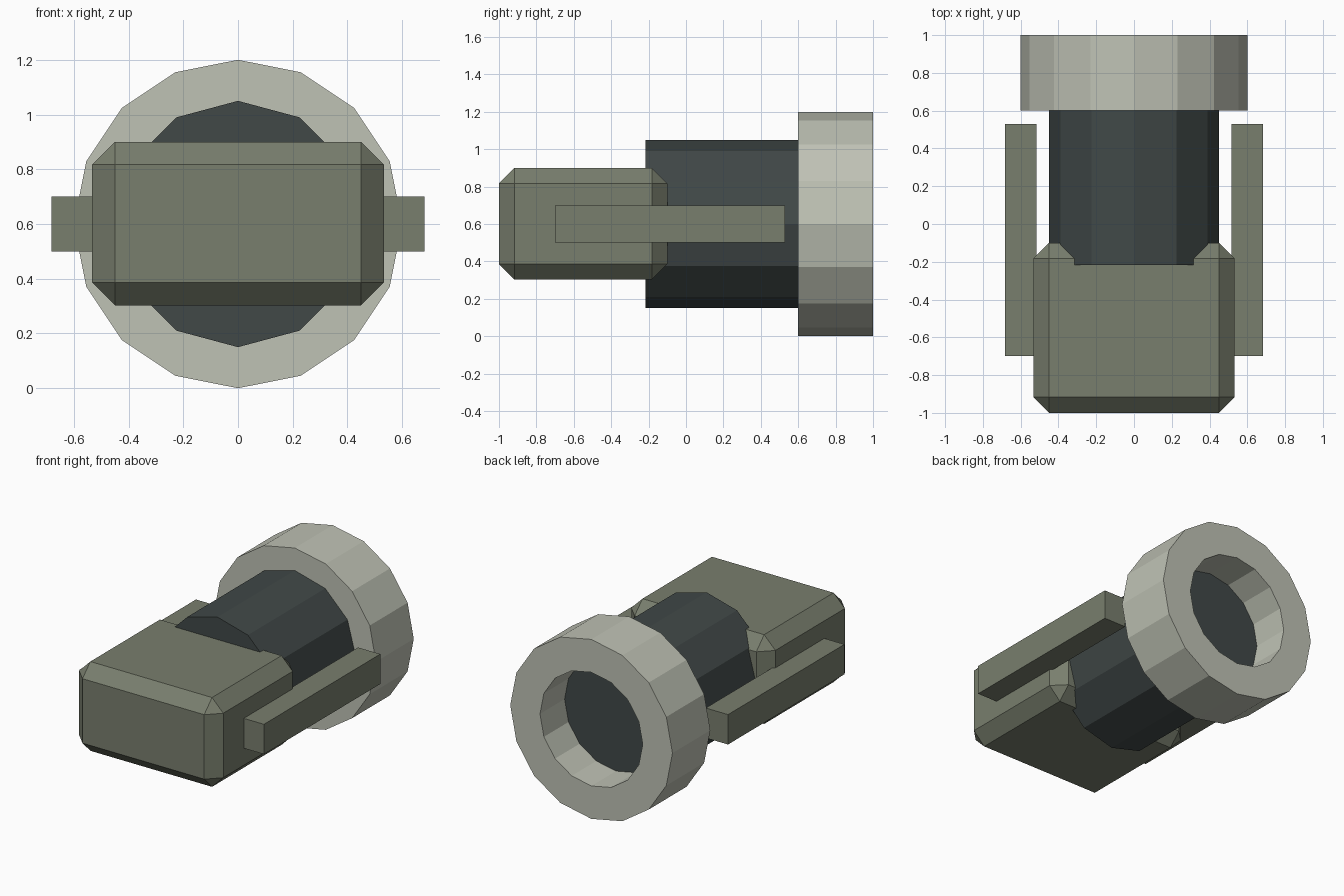
import bpy, bmesh, math
from mathutils import Matrix, Vector

if "Cube" in bpy.data.objects:
    bpy.data.objects.remove(bpy.data.objects["Cube"])


def material(name, rgb):
    m = bpy.data.materials.new(name)
    m.diffuse_color = (*rgb, 1)
    m.use_nodes = True
    m.node_tree.nodes["Principled BSDF"].inputs["Base Color"].default_value = m.diffuse_color
    return m


OLIVE = material("olive", (0.19, 0.21, 0.155))
DARK = material("dark", (0.052, 0.065, 0.064))
PALE = material("pale", (0.52, 0.54, 0.46))
AXIS_Z = 0.6


def finish(name, bm, mat):
    bmesh.ops.recalc_face_normals(bm, faces=bm.faces[:])
    mesh = bpy.data.meshes.new(name)
    bm.to_mesh(mesh)
    bm.free()
    mesh.materials.append(mat)
    ob = bpy.data.objects.new(name, mesh)
    bpy.context.collection.objects.link(ob)
    return ob


def box(name, lo, hi, mat, bevel=0):
    lo, hi = Vector(lo), Vector(hi)
    bm = bmesh.new()
    bmesh.ops.create_cube(bm, size=1)
    bmesh.ops.scale(bm, vec=hi - lo, verts=bm.verts[:])
    bmesh.ops.translate(bm, vec=(lo + hi) / 2, verts=bm.verts[:])
    if bevel:
        bmesh.ops.bevel(bm, geom=bm.edges[:], offset=bevel, segments=1,
                        profile=0.5, affect='EDGES')
    return finish(name, bm, mat)


# Chamfered body block
box("body", (-0.533, -1.0, 0.303), (0.533, -0.1, 0.9), OLIVE, 0.083)

# Side rails
for side, name in ((-1, "left_rail"), (1, "right_rail")):
    xs = sorted((side * 0.517, side * 0.682))
    box(name, (xs[0], -0.7, 0.5), (xs[1], 0.53, 0.7), OLIVE)

# Twelve-sided barrel, ending inside the ring
y0, y1 = -0.217, 0.74
bm = bmesh.new()
bmesh.ops.create_cone(bm, cap_ends=True, segments=12, radius1=0.45, radius2=0.45,
                      depth=y1 - y0,
                      matrix=Matrix.Translation((0, (y0 + y1) / 2, AXIS_Z))
                      @ Matrix.Rotation(math.pi / 2, 4, 'X'))
finish("barrel", bm, DARK)

# Sixteen-sided hollow end ring: rectangular section swept round the axis
section = [(0.6, 0.6), (0.6, 1.0), (0.38, 1.0), (0.38, 0.6)]
N = 16
bm = bmesh.new()
loops = []
for i in range(N):
    a = 2 * math.pi * i / N
    loops.append([bm.verts.new((r * math.sin(a), y, AXIS_Z + r * math.cos(a)))
                  for r, y in section])
for i in range(N):
    a, b = loops[i], loops[(i + 1) % N]
    for j in range(4):
        k = (j + 1) % 4
        bm.faces.new((a[j], a[k], b[k], b[j]))
finish("end_ring", bm, PALE)
